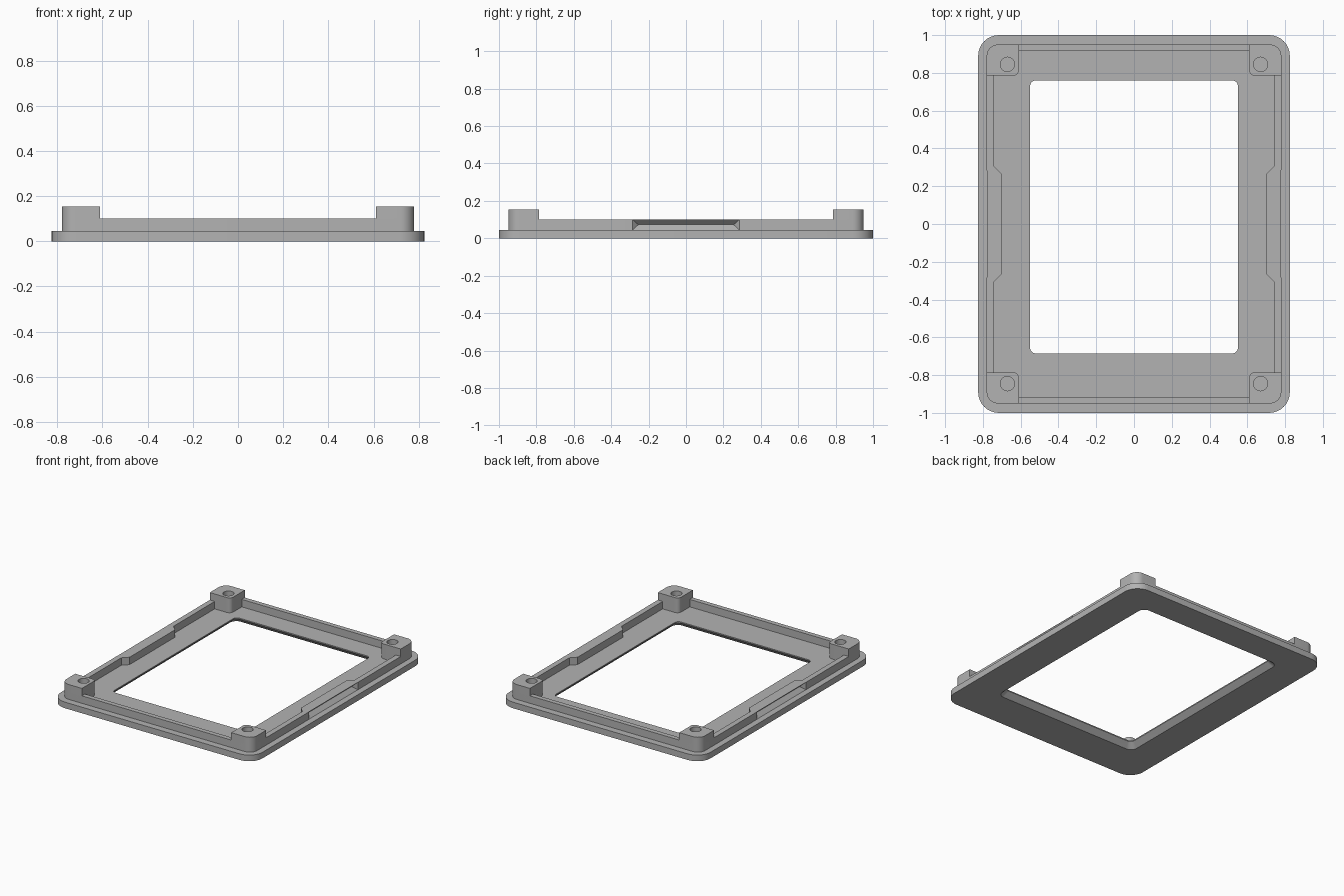
import bpy, bmesh, math
from mathutils import Vector

default = bpy.data.objects.get("Cube")
if default:
    bpy.data.objects.remove(default, do_unlink=True)

GREY = (0.45, 0.45, 0.45, 1)
mat = bpy.data.materials.new("grey plastic")
mat.use_nodes = True
mat.diffuse_color = GREY
mat.node_tree.nodes["Principled BSDF"].inputs["Base Color"].default_value = GREY

PLATE_TOP, WALL_TOP, POST_TOP = 0.045, 0.10, 0.155
parts = []


def rounded(x0, x1, y0, y1, radii, seg=8):
    """Rounded rectangle; radii start at the +x +y corner, counter-clockwise."""
    if not isinstance(radii, (list, tuple)):
        radii = [radii] * 4
    corners = [(x1, y1, -1, -1), (x0, y1, 1, -1), (x0, y0, 1, 1), (x1, y0, -1, 1)]
    pts = []
    for i, ((x, y, sx, sy), r) in enumerate(zip(corners, radii)):
        if r == 0:
            pts.append((x, y))
            continue
        for k in range(seg + 1):
            a = math.pi / 2 * (i + k / seg)
            pts.append((x + sx * r + r * math.cos(a), y + sy * r + r * math.sin(a)))
    return pts


def finish(name, bm, keep=True):
    bmesh.ops.recalc_face_normals(bm, faces=bm.faces)
    mesh = bpy.data.meshes.new(name)
    bm.to_mesh(mesh)
    bm.free()
    mesh.materials.append(mat)
    obj = bpy.data.objects.new(name, mesh)
    bpy.context.collection.objects.link(obj)
    if keep:
        parts.append(obj)
    return obj


def lofted(name, sections, closed_ring=False, keep=True):
    """Skin (outline, z) sections; cap the ends or close them into a ring."""
    bm = bmesh.new()
    loops = [[bm.verts.new((x, y, z)) for x, y in pts] for pts, z in sections]
    pairs = list(zip(loops, loops[1:]))
    if closed_ring:
        pairs.append((loops[-1], loops[0]))
    else:
        bm.faces.new(loops[0])
        bm.faces.new(loops[-1])
    n = len(loops[0])
    for a, b in pairs:
        for i in range(n):
            j = (i + 1) % n
            bm.faces.new((a[i], a[j], b[j], b[i]))
    return finish(name, bm, keep)


def cut(obj, cutter):
    mod = obj.modifiers.new("cut", 'BOOLEAN')
    mod.operation = 'DIFFERENCE'
    mod.solver = 'EXACT'
    mod.object = cutter
    bpy.context.view_layer.objects.active = obj
    bpy.ops.object.modifier_apply(modifier=mod.name)
    bpy.data.objects.remove(cutter, do_unlink=True)


# Base plate with a window that flares out towards the underside
outer = rounded(-0.825, 0.825, -1, 1, 0.11)
window = rounded(-0.55, 0.55, -0.685, 0.76, 0.03)
flare = rounded(-0.587, 0.587, -0.722, 0.797, 0.05)
lofted("base_plate", [(outer, 0), (outer, PLATE_TOP), (window, PLATE_TOP),
                      (window, 0.037), (flare, 0)], closed_ring=True)

# Raised rim wall
rim_out = rounded(-0.78, 0.78, -0.95, 0.95, 0.06)
rim_in = rounded(-0.74, 0.74, -0.915, 0.915, 0.02)
rim = lofted("rim_wall", [(rim_out, PLATE_TOP), (rim_out, WALL_TOP),
                          (rim_in, WALL_TOP), (rim_in, PLATE_TOP)], closed_ring=True)

for side, label in ((1, "left"), (-1, "right")):
    # V-shaped snap groove on the outside of each long wall
    bm = bmesh.new()
    mid = (PLATE_TOP + WALL_TOP) / 2
    face = [bm.verts.new((side * 0.79, y, z)) for y, z in
            ((-0.295, 0.035), (0.295, 0.035), (0.295, 0.11), (-0.295, 0.11))]
    ridge = [bm.verts.new((side * 0.75, y, mid)) for y in (-0.255, 0.255)]
    bm.faces.new(face)
    bm.faces.new((face[0], face[1], ridge[1], ridge[0]))
    bm.faces.new((face[2], face[3], ridge[0], ridge[1]))
    bm.faces.new((face[1], face[2], ridge[1]))
    bm.faces.new((face[3], face[0], ridge[0]))
    cut(rim, finish("groove_cutter", bm, keep=False))

    # Thickened inner wall behind the groove
    pad = [(side * x, y) for x, y in
           ((0.74, -0.305), (0.70, -0.265), (0.70, 0.265), (0.74, 0.305))]
    lofted(label + "_wall_pad", [(pad, PLATE_TOP), (pad, WALL_TOP)])

    # Corner posts with screw holes
    for end, place in ((-1, "front"), (1, "back")):
        shape = [(side * x, end * y) for x, y in
                 rounded(0.61, 0.78, 0.785, 0.95, (0.06, 0, 0.03, 0))]
        post = lofted(f"{place}_{label}_post", [(shape, PLATE_TOP), (shape, POST_TOP)])
        hole = [(side * 0.67 + 0.038 * math.cos(a), end * 0.845 + 0.038 * math.sin(a))
                for a in (math.tau * k / 32 for k in range(32))]
        cut(post, lofted("hole_cutter", [(hole, PLATE_TOP + 0.005), (hole, POST_TOP + 0.05)],
                         keep=False))

# Smooth the rounded corners and keep the edges crisp
bpy.ops.object.select_all(action='DESELECT')
for obj in parts:
    obj.select_set(True)
bpy.context.view_layer.objects.active = parts[0]
bpy.ops.object.shade_smooth_by_angle(angle=math.radians(30))
